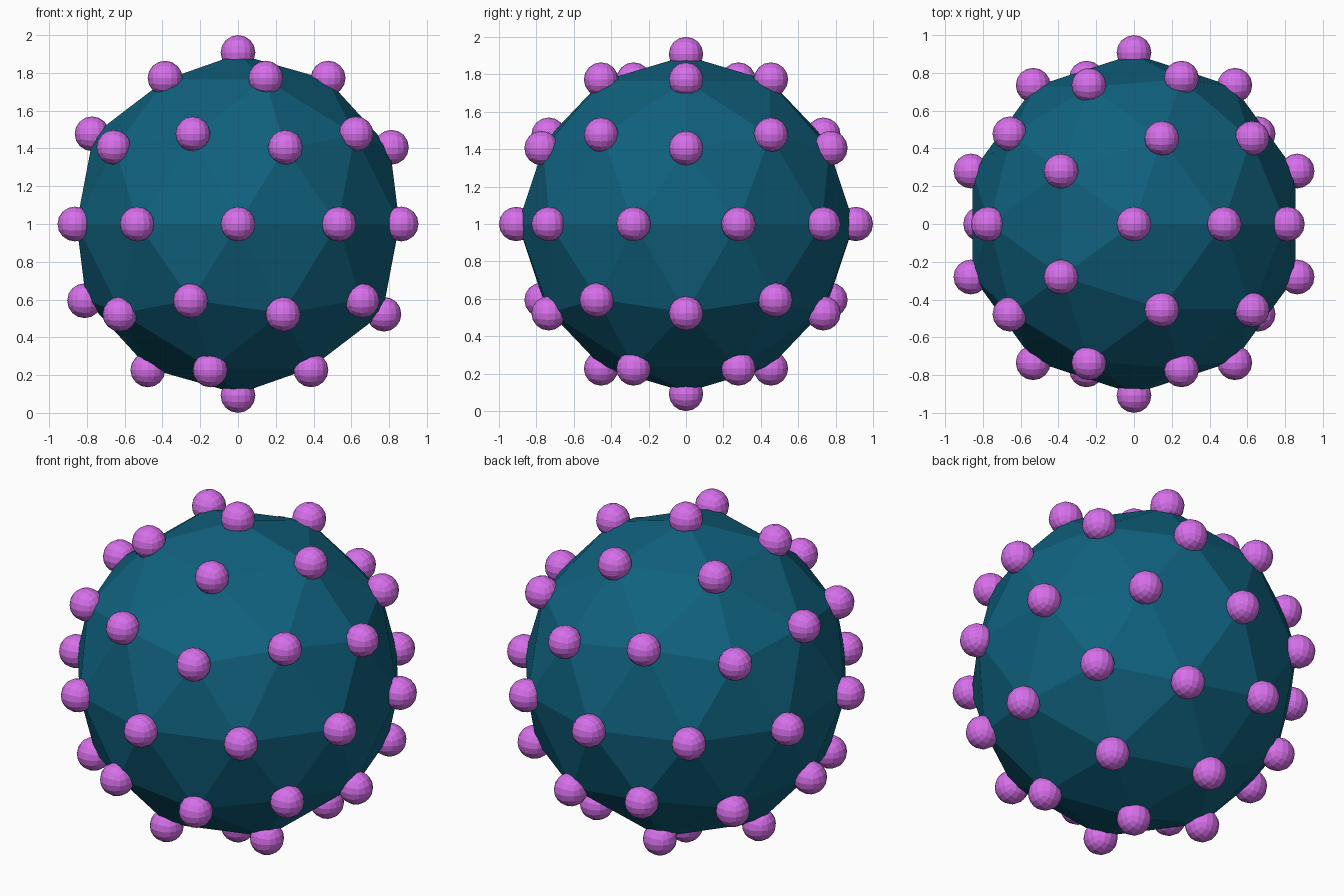
import bpy, bmesh
from mathutils import Matrix, Vector

if "Cube" in bpy.data.objects:
    bpy.data.objects.remove(bpy.data.objects["Cube"])

CENTRE = Vector((0, 0, 1))
CORE_R, KNOB_AT, KNOB_R = 0.899, 0.908, 0.092


def material(name, rgb):
    m = bpy.data.materials.new(name)
    m.diffuse_color = (*rgb, 1)
    m.use_nodes = True
    m.node_tree.nodes["Principled BSDF"].inputs["Base Color"].default_value = m.diffuse_color
    return m


def add_object(name, mesh, location):
    ob = bpy.data.objects.new(name, mesh)
    ob.location = location
    bpy.context.collection.objects.link(ob)
    return ob


# Faceted core: a twice-divided icosphere with 42 corners
core = bpy.data.meshes.new("core")
bm = bmesh.new()
bmesh.ops.create_icosphere(bm, subdivisions=2, radius=1)
corners = [v.co.normalized() for v in bm.verts]
bmesh.ops.transform(bm, matrix=Matrix.Scale(CORE_R, 4), verts=bm.verts)
bm.to_mesh(core)
bm.free()
core.materials.append(material("dark_teal", (0.005, 0.12, 0.21)))
add_object("core", core, CENTRE)

# Knob: a cube divided 4 x 4 per side and rounded to a ball
knob = bpy.data.meshes.new("knob")
bm = bmesh.new()
bmesh.ops.create_cube(bm, size=2)
for _ in range(2):
    bmesh.ops.subdivide_edges(bm, edges=bm.edges[:], cuts=1, use_grid_fill=True)
    for v in bm.verts:
        v.co = v.co.normalized() * KNOB_R
bm.to_mesh(knob)
bm.free()
knob.materials.append(material("orchid", (0.68, 0.16, 0.83)))

# One knob on every corner of the core
for i, d in enumerate(corners):
    add_object(f"knob_{i + 1}", knob, CENTRE + d * KNOB_AT)
